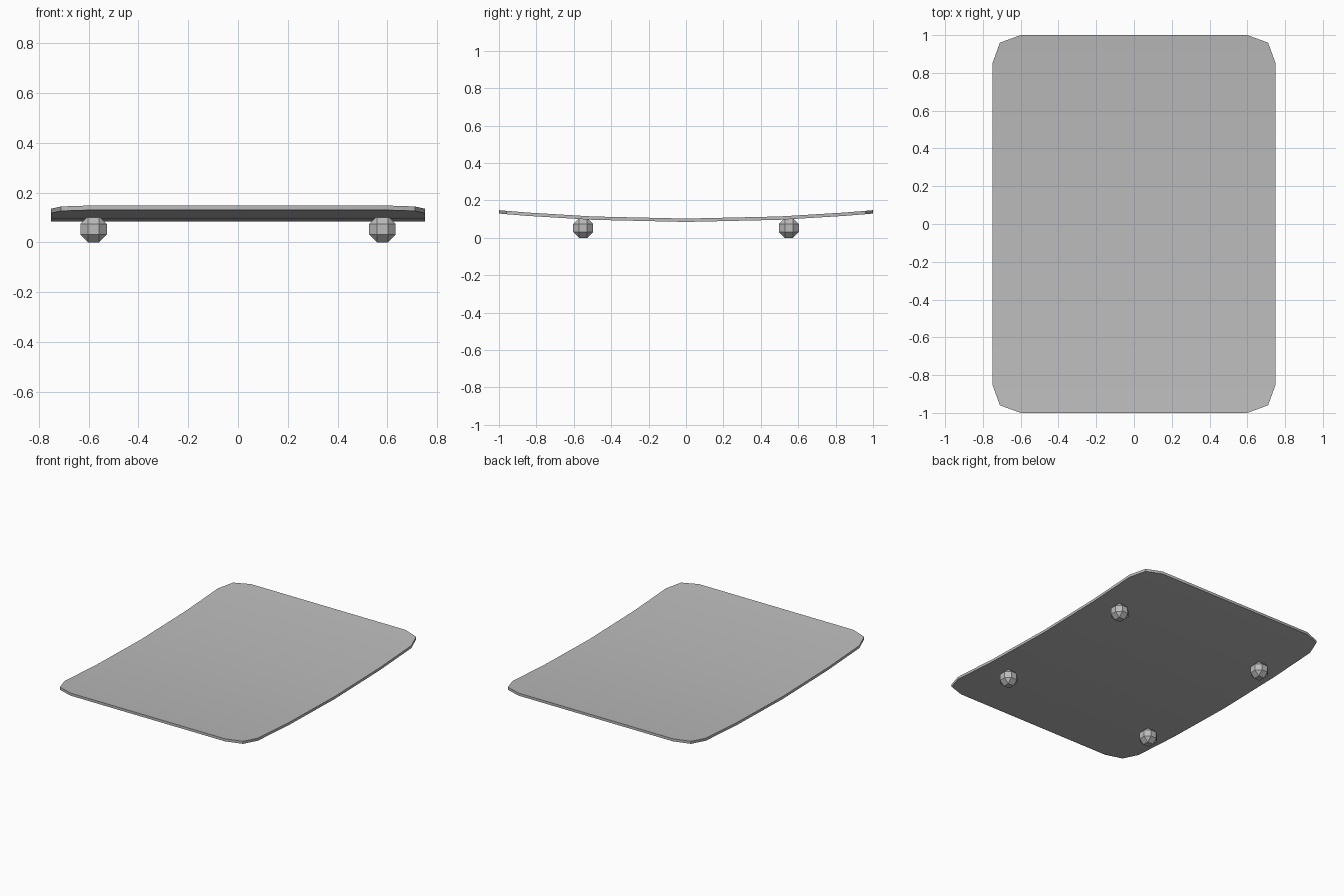
import bpy, bmesh

cube = bpy.data.objects.get("Cube")
if cube:
    bpy.data.objects.remove(cube, do_unlink=True)

# Single grey material
grey = bpy.data.materials.new("mid_grey")
grey.use_nodes = True
colour = (0.5, 0.5, 0.5, 1)
grey.diffuse_color = colour
grey.node_tree.nodes["Principled BSDF"].inputs["Base Color"].default_value = colour


def add_object(name, bm, location=(0, 0, 0)):
    bmesh.ops.recalc_face_normals(bm, faces=bm.faces[:])
    mesh = bpy.data.meshes.new(name)
    bm.to_mesh(mesh)
    bm.free()
    mesh.materials.append(grey)
    obj = bpy.data.objects.new(name, mesh)
    obj.location = location
    bpy.context.collection.objects.link(obj)
    return obj


# Curved deck: crosswise rows with clipped corners, rising towards both ends
THICKNESS = 0.018
half = [(0, 0.75), (0.5, 0.75), (0.85, 0.75), (0.96, 0.71), (1, 0.6)]
rows = [(-y, w) for y, w in reversed(half[1:])] + half
bm = bmesh.new()
pairs = []
for y, w in rows:
    z = 0.103 + 0.045 * y * y
    pairs.append([bm.verts.new((side * w, y, z)) for side in (-1, 1)])
for (a, b), (d, c) in zip(pairs, pairs[1:]):
    bm.faces.new((a, b, c, d))
extruded = bmesh.ops.extrude_face_region(bm, geom=bm.faces[:])
lower = [g for g in extruded["geom"] if isinstance(g, bmesh.types.BMVert)]
bmesh.ops.translate(bm, verts=lower, vec=(0, 0, -THICKNESS))
deck = add_object("deck", bm)
bpy.ops.object.select_all(action="DESELECT")
deck.select_set(True)
bpy.context.view_layer.objects.active = deck
bpy.ops.object.shade_smooth_by_angle()

# Four chamfered round feet
RADIUS = 0.053
for side, sx in (("right", -1), ("left", 1)):
    for end, sy in (("front", -1), ("back", 1)):
        bm = bmesh.new()
        bmesh.ops.create_cube(bm, size=2 * RADIUS)
        bmesh.ops.bevel(bm, geom=bm.edges[:], offset=RADIUS * 0.586,
                        offset_type="OFFSET", segments=1, affect="EDGES")
        add_object(f"{end}_{side}_foot", bm, (sx * 0.58, sy * 0.55, RADIUS))
